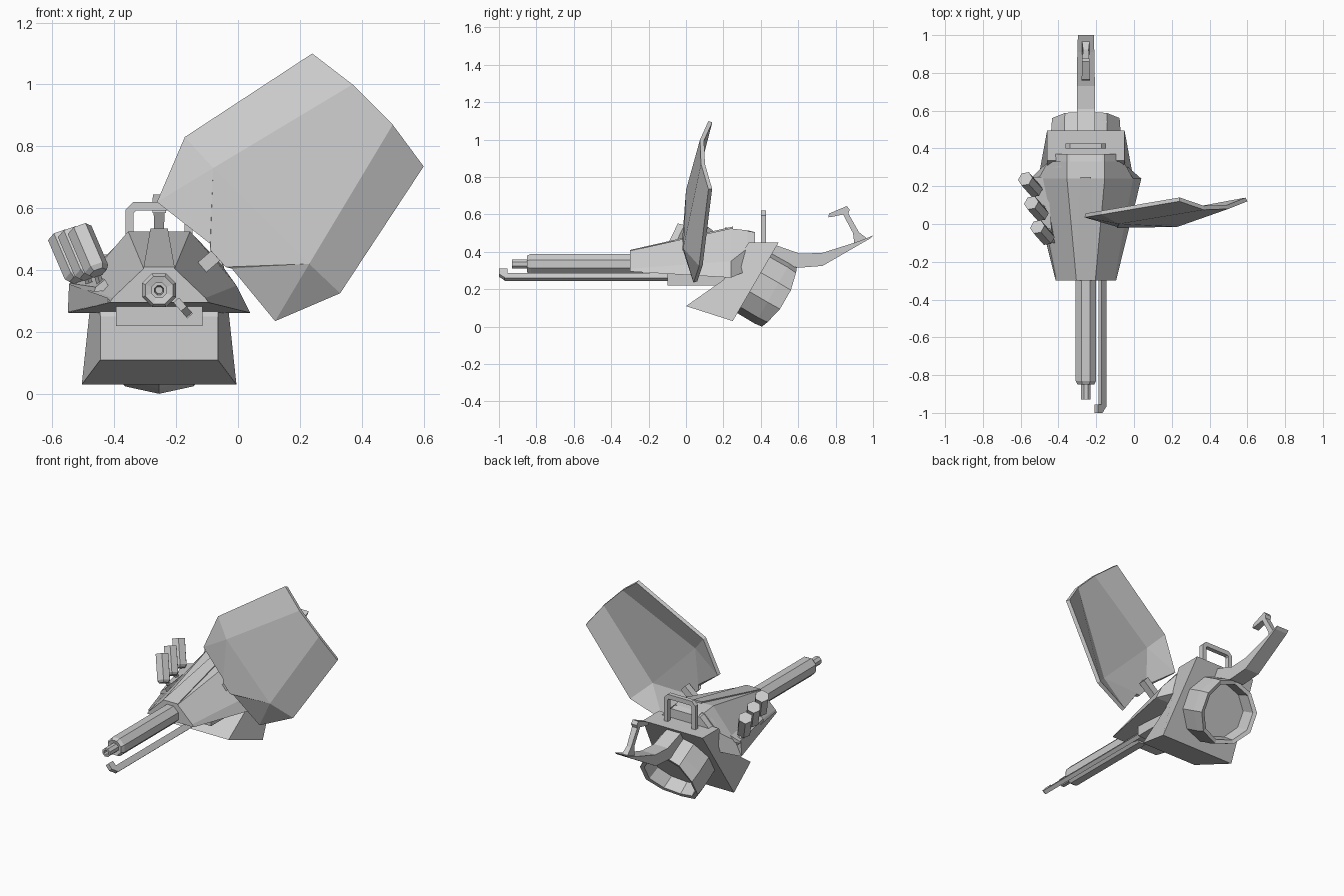
import bpy, bmesh
from math import sin, cos, pi
from mathutils import Vector as V

CX = -0.255  # gun centre line


def mesh(name, verts, faces):
    me = bpy.data.meshes.new(name)
    me.from_pydata([tuple(v) for v in verts], [], faces)
    bm = bmesh.new()
    bm.from_mesh(me)
    bmesh.ops.remove_doubles(bm, verts=bm.verts, dist=1e-5)
    bmesh.ops.recalc_face_normals(bm, faces=bm.faces)
    bm.to_mesh(me)
    bm.free()
    ob = bpy.data.objects.new(name, me)
    bpy.context.collection.objects.link(ob)
    return ob


def loft(name, loops):
    n, verts, faces = len(loops[0]), [v for l in loops for v in l], []
    for k in range(len(loops) - 1):
        for i in range(n):
            a, b = k * n + i, k * n + (i + 1) % n
            faces.append((a, b, b + n, a + n))
    faces += [tuple(range(n)), tuple(range(len(verts) - n, len(verts)))]
    return mesh(name, verts, faces)


def mirrored(y, half):
    """Closed symmetric cross-section from right-hand (x, z) or (x, z, y) points."""
    p = [(h[0], h[2] if len(h) > 2 else y, h[1]) for h in half]
    return [(CX + x, yy, z) for x, yy, z in p] + [(CX - x, yy, z) for x, yy, z in reversed(p)]


def side_profile(name, pts):
    """Solid from (y, z, half width) points."""
    return loft(name, [[(CX + s * w, y, z) for y, z, w in pts] for s in (-1, 1)])


def box(name, x, y, z):
    return loft(name, [[(x[i], y[j], zz) for i, j in ((0, 0), (1, 0), (1, 1), (0, 1))] for zz in z])


def lathe(name, origin, axis, up, prof, n, start=0.0):
    """Rings of n sides; prof is (distance along axis, radius)."""
    o, a, u = V(origin), V(axis).normalized(), V(up)
    u = (u - a * u.dot(a)).normalized()
    s = a.cross(u)
    return loft(name, [[o + a * d + (u * cos(start + 2 * pi * i / n) + s * sin(start + 2 * pi * i / n)) * r
                        for i in range(n)] for d, r in prof])


# barrel with hollow muzzle
lathe("barrel", (CX, -0.93, 0.335), (0, 1, 0), (0, 0, 1),
      [(0.05, 0.012), (0, 0.016), (0, 0.027), (0.085, 0.027), (0.08, 0.048), (0.1, 0.059), (0.7, 0.059)], 8, pi / 8)

# side rod with hooked tip
def rod_section(y, lo, hi, w=0.012):
    a, b = V((-0.155, 0, 0.252)), V((-0.2, 0, 0.303))
    t = V((0.75, 0, 0.66)) * w
    p, q = a.lerp(b, lo) + V((0, y, 0)), a.lerp(b, hi) + V((0, y, 0))
    return [p - t, p + t, q + t, q - t]


loft("side_rod", [rod_section(-0.97, 0, 0.55), rod_section(0.2, 0, 0.55)])
loft("side_rod_tip", [rod_section(-1.0, 0.45, 1), rod_section(-0.955, 0.45, 1)])
loft("side_rod_bend", [rod_section(-1.0, 0.45, 0.6), rod_section(-0.965, 0, 0.6)])

# armoured housing flaring into side wings
loft("housing", [
    mirrored(-0.3, [(0.05, 0.405), (0.15, 0.31), (0.16, 0.295)]),
    mirrored(0.24, [(0.1, 0.525), (0.25, 0.35), (0.294, 0.262)]),
    mirrored(0.33, [(0.1, 0.515), (0.2, 0.42), (0.19, 0.3)]),
])
loft("housing_spine", [
    mirrored(-0.3, [(0.05, 0.41), (0.05, 0.38)]),
    mirrored(0.25, [(0.028, 0.535), (0.028, 0.48)]),
])
loft("spine_rear_block", [
    mirrored(0.24, [(0.04, 0.525), (0.04, 0.42)]),
    mirrored(0.33, [(0.085, 0.515), (0.085, 0.4)]),
    mirrored(0.37, [(0.085, 0.505), (0.085, 0.4)]),
])
box("belly", (CX - 0.14, CX + 0.14), (-0.1, 0.22), (0.22, 0.31))

# slanted rear body
side_profile("rear_body", [(0, 0.11, 0.19), (0.25, 0.03, 0.25), (0.495, 0.45, 0.205),
                           (0.335, 0.45, 0.205), (0.2, 0.25, 0.19)])
loft("rear_body_bridge", [
    mirrored(0.3, [(0.1, 0.515), (0.2, 0.41), (0.2, 0.3)]),
    mirrored(0.37, [(0.1, 0.505), (0.16, 0.45), (0.16, 0.3)]),
])

# open ten-sided rear drum, its rim bulging at the sides
drum = lathe("rear_drum", (0.505, 0, 0), (0, 0.866, -0.5), (0, 0, 1),
             [(-0.24, 0.19), (-0.04, 0.193), (0, 0.188), (0, 0.165), (-0.08, 0.155)], 10)
for i, v in enumerate(drum.data.vertices):
    bulge = 0.04 * (v.co.x - 0.505) ** 2 / 0.035 if i >= 20 else 0
    v.co += V((CX - 0.505, 0.5 + 0.866 * bulge, 0.163 - 0.5 * bulge))

# tail beam and grip
side_profile("tail_beam", [(0.44, 0.45, 0.048), (0.61, 0.39, 0.048), (0.73, 0.395, 0.048), (0.91, 0.452, 0.045),
                           (1.0, 0.487, 0.042), (0.985, 0.472, 0.042), (0.73, 0.325, 0.048),
                           (0.6, 0.315, 0.048), (0.44, 0.35, 0.048)])
side_profile("tail_grip", [(0.9, 0.445, 0.02), (0.97, 0.47, 0.02), (0.925, 0.505, 0.015), (0.868, 0.605, 0.018),
                           (0.875, 0.625, 0.02), (0.86, 0.645, 0.02), (0.765, 0.605, 0.022), (0.76, 0.585, 0.022),
                           (0.785, 0.588, 0.02), (0.84, 0.6, 0.018), (0.893, 0.5, 0.015)])

# carrying handle
arch = [(0.108, 0.44), (0.108, 0.595), (0.083, 0.62)]
inner = [(0.082, 0.44), (0.082, 0.585), (0.075, 0.592)]
outline = arch + [(-x, z) for x, z in reversed(arch)] + [(-x, z) for x, z in inner] + list(reversed(inner))
loft("carry_handle", [[(CX + x, y, z) for x, z in outline] for y in (0.4, 0.427)])

# three hexagonal launcher pods on a wing plate
for k in range(3):
    top = V((-0.512 - 0.032 * k, -0.015 + 0.127 * k, 0.53 - 0.01 * k))
    axis = V((0.058, -0.065, -0.135))
    lathe(f"pod_{k + 1}", top, axis, (1, 0, 0), [(0, 0.036), (0, 0.041), (0.15, 0.041), (0.165, 0.03)], 6)
    foot = top + V((0.065, -0.02, -0.17))
    lathe(f"pod_post_{k + 1}", top + axis * 0.8, foot - (top + axis * 0.8), (0, 1, 0), [(0, 0.013), (0.09, 0.013)], 6)
loft("pod_plate", [
    [(-0.41, -0.1, 0.335), (-0.465, -0.1, 0.33), (-0.46, -0.1, 0.345), (-0.43, -0.1, 0.37)],
    [(-0.46, 0.25, 0.345), (-0.545, 0.25, 0.345), (-0.545, 0.25, 0.358), (-0.46, 0.25, 0.385)],
])

# wing skirt under the pods
loft("left_wing_skirt", [
    [(-0.41, -0.28, 0.295), (-0.42, -0.28, 0.295), (-0.42, -0.28, 0.31)],
    [(-0.5, 0.24, 0.3), (-0.55, 0.24, 0.264), (-0.546, 0.24, 0.355)],
])

# large bent shield: rim points, then the two crease points
shield_pts = [(-0.262, 0.035, 0.62), (-0.172, 0.05, 0.83), (0.24, 0.12, 1.1), (0.37, 0.075, 1.0), (0.5, 0.08, 0.87),
              (0.6, 0.12, 0.735), (0.33, 0.07, 0.325), (0.12, 0.04, 0.235), (-0.02, -0.015, 0.405),
              (-0.04, -0.02, 0.41), (-0.09, -0.02, 0.465), (-0.09, -0.015, 0.485),
              (-0.08, 0.0, 0.73), (0.23, -0.015, 0.42)]
shield = mesh("shield", shield_pts, [(0, 1, 12), (1, 2, 3, 12), (12, 3, 4, 13), (4, 5, 6, 13), (6, 7, 13), (7, 8, 13),
                                     (8, 9, 13), (9, 10, 12, 13), (10, 11, 12), (11, 0, 12)])
shield.data.flip_normals() if shield.data.polygons[2].normal.y > 0 else None
sol = shield.modifiers.new("thickness", 'SOLIDIFY')
sol.thickness, sol.offset = 0.022, -1

# arm joining shield to housing
lathe("shield_arm", (-0.15, 0.05, 0.38), (0.14, 0.0, 0.12), (0, 1, 0), [(0, 0.03), (0.16, 0.03)], 4, pi / 4)
